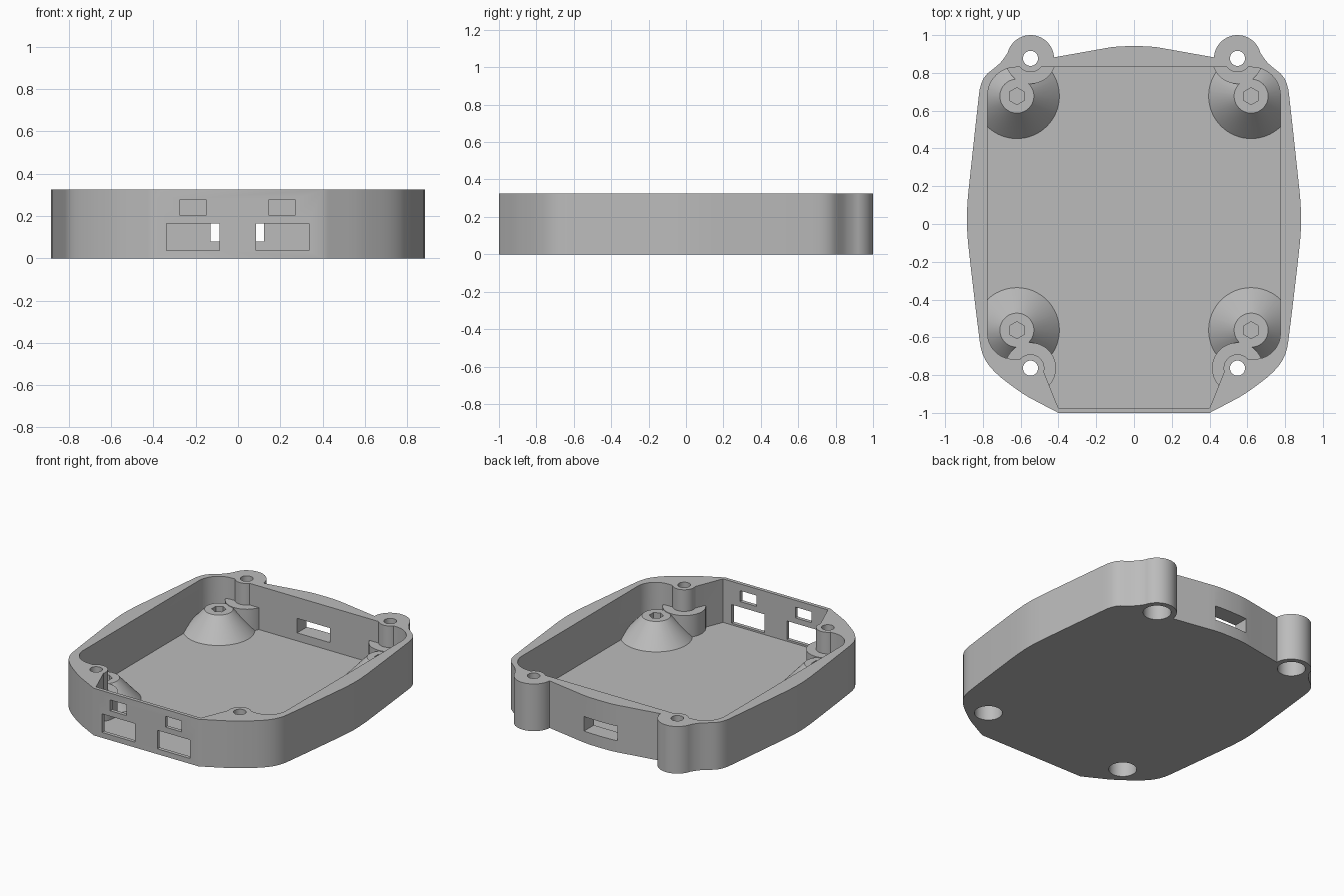
import bpy, bmesh, math

if "Cube" in bpy.data.objects:
    bpy.data.objects.remove(bpy.data.objects["Cube"])

H, FLOOR, LEDGE = 0.325, 0.025, 0.172
HOLES = [(sx * 0.548, y) for sx in (-1, 1) for y in (0.877, -0.763)]
POSTS = [(sx * 0.62, y) for sx in (-1, 1) for y in (0.677, -0.562)]


def arc(cx, cy, r, a0, a1, n):
    return [(cx + r * math.cos(math.radians(a0 + (a1 - a0) * i / n)),
             cy + r * math.sin(math.radians(a0 + (a1 - a0) * i / n))) for i in range(n + 1)]


def soften(pts):
    """Corner cutting that keeps both end points."""
    out = [pts[0]]
    for (ax, ay), (bx, by) in zip(pts, pts[1:]):
        out += [(ax * .75 + bx * .25, ay * .75 + by * .25), (ax * .25 + bx * .75, ay * .25 + by * .75)]
    return out + [pts[-1]]


def mirrored(half):
    """Closed outline from a right half that runs front to back."""
    return half + [(-x, y) for x, y in reversed(half) if x > 1e-6]


def finish(name, bm):
    bmesh.ops.recalc_face_normals(bm, faces=bm.faces)
    me = bpy.data.meshes.new(name)
    bm.to_mesh(me)
    bm.free()
    ob = bpy.data.objects.new(name, me)
    bpy.context.collection.objects.link(ob)
    return ob


def prism(name, pts, z0, z1):
    bm = bmesh.new()
    low = [bm.verts.new((x, y, z0)) for x, y in pts]
    top = [bm.verts.new((x, y, z1)) for x, y in pts]
    bm.faces.new(low)
    bm.faces.new(top)
    for i in range(len(pts)):
        j = (i + 1) % len(pts)
        bm.faces.new((low[i], low[j], top[j], top[i]))
    return finish(name, bm)


def cone(name, x, y, r0, r1, z0, z1, n=48):
    bm = bmesh.new()
    bmesh.ops.create_cone(bm, cap_ends=True, segments=n, radius1=r0, radius2=r1, depth=z1 - z0)
    bmesh.ops.translate(bm, verts=bm.verts, vec=(x, y, (z0 + z1) / 2))
    return finish(name, bm)


def box(name, x0, x1, y0, y1, z0, z1):
    return prism(name, [(x0, y0), (x1, y0), (x1, y1), (x0, y1)], z0, z1)


def cut(target, tool):
    mod = target.modifiers.new("cut", 'BOOLEAN')
    mod.operation, mod.solver, mod.object = 'DIFFERENCE', 'EXACT', tool
    bpy.context.view_layer.objects.active = target
    bpy.ops.object.modifier_apply(modifier=mod.name)
    bpy.data.objects.remove(tool, do_unlink=True)


# Outer body: bowed sides, two screw ears at the back, flat front
side = soften([(.4, -1), (.5, -.948), (.575, -.908), (.65, -.855), (.725, -.797), (.78, -.735), (.808, -.675),
               (.82, -.6), (.862, -.25), (.885, -.04), (.885, .09), (.862, .31), (.825, .65), (.815, .73),
               (.79, .785), (.74, .825), (.705, .855), (.683, .885)])
back = soften([(.425, .882), (.2, .922), (.1, .94), (0, .942)])
case = prism("case", mirrored(side + arc(.548, .875, .125, 15, 176, 24) + back), 0, H)

# Inner space: rounded rectangle with a tapering front bay
half = ([(.4, -.975), (.475, -.79), (.5, -.715)] + arc(.64, -.58, .135, -90, 0, 12)
        + arc(.625, .68, .15, 0, 90, 12))
cavity = prism("cavity", mirrored(half), FLOOR, H + 0.2)

# Screw columns, wide lower bosses and conical standoffs left standing in the space
for x, y in HOLES:
    cut(cavity, cone("column", x, y, .0735, .0735, -.1, H + .3))
    cut(cavity, cone("boss", x, y, .135, .135, -.1, LEDGE + .004))
for x, y in POSTS:
    k = (.225 - .09) / (LEDGE - FLOOR)
    cut(cavity, cone("standoff", x, y, .225 + k * .02, .09, FLOOR - .02, LEDGE, 64))
cut(case, cavity)

# Screw holes with wide recesses from below, and hexagonal blind holes
for x, y in HOLES:
    cut(case, cone("screw_hole", x, y, .04, .04, -.1, H + .1, 32))
    cut(case, cone("screw_recess", x, y, .0875, .0875, -.1, .147))
for x, y in POSTS:
    cut(case, cone("insert_hole", x, y, .045, .045, .05, LEDGE + .1, 6))

# Port openings in the front wall and one slot at the back
for x0, x1, z0, z1 in ((-.275, -.152, .203, .278), (.146, .27, .203, .278),
                       (-.337, -.087, .037, .165), (.085, .335, .037, .165)):
    cut(case, box("port", x0, x1, -1.1, -.95, z0, z1))
cut(case, box("slot", -.13, .122, .8, 1.1, .08, .18))

# Colour and shading
grey = bpy.data.materials.new("light grey plastic")
grey.diffuse_color = (0.5, 0.5, 0.5, 1)
grey.use_nodes = True
grey.node_tree.nodes["Principled BSDF"].inputs["Base Color"].default_value = grey.diffuse_color
case.data.materials.clear()
case.data.materials.append(grey)
for p in case.data.polygons:
    p.material_index = 0
bpy.ops.object.select_all(action='DESELECT')
case.select_set(True)
bpy.context.view_layer.objects.active = case
bpy.ops.object.shade_smooth_by_angle(angle=math.radians(30))
